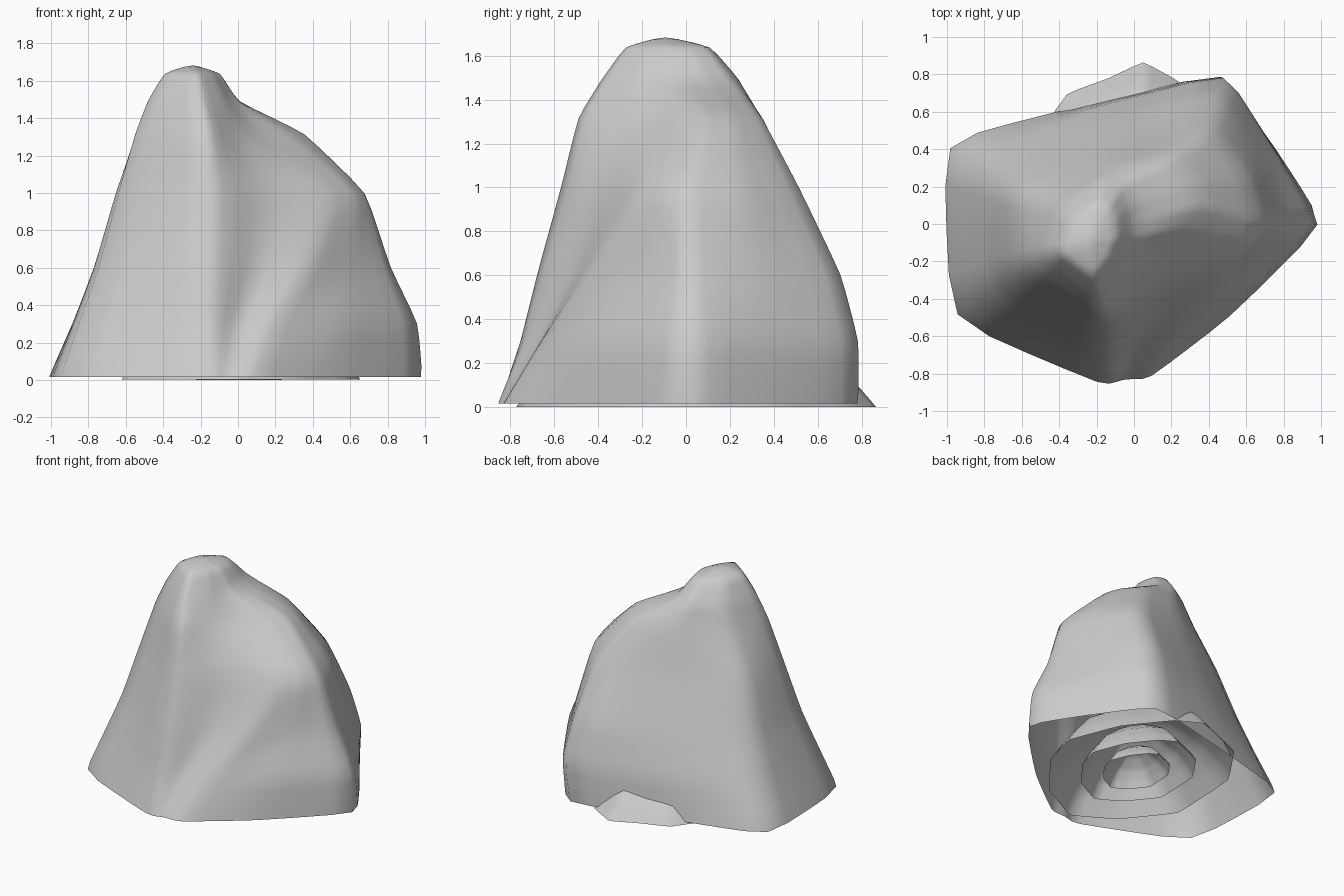
import bpy, bmesh
from mathutils import Vector

if "Cube" in bpy.data.objects:
    bpy.data.objects.remove(bpy.data.objects["Cube"])


def loft(name, rings, apex, smooth=3):
    """Skin stacked rings, open at the bottom and closed at the apex."""
    bm = bmesh.new()
    rows = [[bm.verts.new(p) for p in ring] for ring in rings]
    n = len(rows[0])
    for low, high in zip(rows, rows[1:]):
        for i in range(n):
            j = (i + 1) % n
            bm.faces.new((low[i], low[j], high[j], high[i]))
    tip = bm.verts.new(apex)
    for i in range(n):
        bm.faces.new((rows[-1][i], rows[-1][(i + 1) % n], tip))
    me = bpy.data.meshes.new(name)
    bm.to_mesh(me)
    bm.free()
    ob = bpy.data.objects.new(name, me)
    bpy.context.collection.objects.link(ob)
    sub = ob.modifiers.new("refine", 'SUBSURF')
    sub.subdivision_type = 'SIMPLE'
    sub.levels = sub.render_levels = 2
    soft = ob.modifiers.new("weathering", 'SMOOTH')
    soft.factor = 0.5
    soft.iterations = smooth
    for p in me.polygons:
        p.use_smooth = True
    return ob


# Rock cross-sections, counter-clockwise from the right corner: right, right
# back face, back corner, back face, left back, left front, front ridge,
# gully, diagonal ridge, right front face
sections = [
    (0.0, [(1.02, 0), (.76, .4), (.46, .81), (-.3, .63), (-1.03, .45),
           (-.99, -.52), (-.16, -.87), (-.05, -.84), (.07, -.84), (.5, -.51)]),
    (0.3, [(.99, 0), (.75, .4), (.5, .81), (-.25, .62), (-.89, .37),
           (-.88, -.44), (-.15, -.77), (0, -.66), (.18, -.66), (.56, -.42)]),
    (0.6, [(.83, 0), (.69, .35), (.46, .73), (-.2, .54), (-.77, .29),
           (-.77, -.36), (-.15, -.7), (.1, -.51), (.38, -.45), (.62, -.22)]),
    (1.0, [(.69, 0), (.62, .25), (.4, .53), (-.1, .43), (-.64, .2),
           (-.66, -.28), (-.15, -.59), (.15, -.37), (.53, -.2), (.65, -.1)]),
    (1.32, [(.36, .1), (.32, .22), (.2, .35), (-.1, .34), (-.46, .14),
            (-.57, -.22), (-.16, -.51), (-.02, -.31), (.12, -.14), (.28, -.02)]),
]
crown = [(0, 0), (-.01, .1), (-.06, .21), (-.17, .25), (-.4, .1),
         (-.5, -.18), (-.2, -.4), (-.07, -.24), (-.03, -.14), (0, -.07)]
rings = [[(x, y, z) for x, y in pts] for z, pts in sections]
peak = Vector((-.25, -.1))
for z, s in ((1.49, 1.0), (1.64, .62)):
    rings.append([(*(peak + (Vector(p) - peak) * s), z) for p in crown])
loft("main_rock", rings, (-.25, -.1, 1.69))

# Nested inner rocks: the largest one pokes out as a low foot at the back
outline = [(.66, .05), (.5, .45), (.25, .76), (.05, .87), (-.14, .78), (-.36, .70),
           (-.6, .35), (-.63, -.25), (-.35, -.6), (-.05, -.78), (.3, -.6), (.58, -.25)]
for name, size, height in (("inner_rock_large", 1.0, .5),
                           ("inner_rock_medium", .62, .36),
                           ("inner_rock_small", .36, .2)):
    levels = ((1, 0), (.87, .26), (.68, .55), (.35, .85))
    loft(name, [[(x * size * s, y * size * s, z * height) for x, y in outline]
                for s, z in levels], (0, 0, height), 1)
